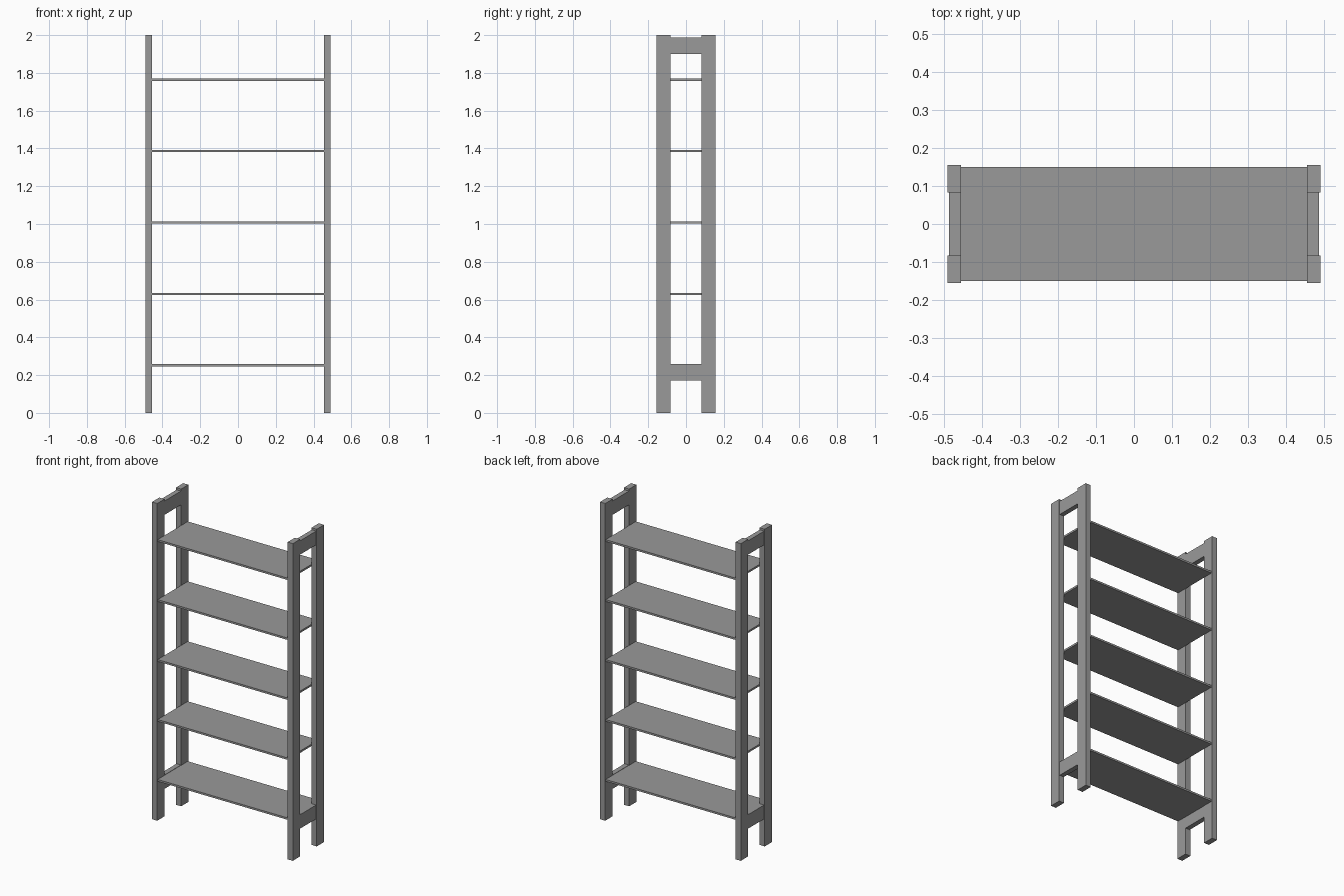
import bpy

# Remove the default object
cube = bpy.data.objects.get("Cube")
if cube:
    bpy.data.objects.remove(cube, do_unlink=True)

# Single plain grey finish
GREY = (0.32, 0.32, 0.32, 1)
grey = bpy.data.materials.new("plain grey")
grey.use_nodes = True
grey.diffuse_color = GREY
grey.node_tree.nodes["Principled BSDF"].inputs["Base Color"].default_value = GREY


def box(name, low, high):
    """Add a box spanning two opposite corners."""
    centre = [(a + b) / 2 for a, b in zip(low, high)]
    bpy.ops.mesh.primitive_cube_add(size=1, location=centre)
    obj = bpy.context.object
    obj.name = name
    obj.scale = [b - a for a, b in zip(low, high)]
    bpy.ops.object.transform_apply(location=False, rotation=False, scale=True)
    obj.data.materials.append(grey)
    return obj


def box_at(name, side_x, x_range, y_range, z_range):
    """Add a box whose x range is mirrored to the chosen side."""
    xs = sorted(side_x * x for x in x_range)
    return box(name, (xs[0], y_range[0], z_range[0]), (xs[1], y_range[1], z_range[1]))


POST_X = (0.455, 0.491)
RAIL_X = (0.456, 0.487)
INNER_Y, OUTER_Y = 0.083, 0.155

# End frames: two posts joined by an upper and a lower rail
for side, sx in (("left", 1), ("right", -1)):
    box_at(f"{side}_front_post", sx, POST_X, (-OUTER_Y, -INNER_Y), (0, 2))
    box_at(f"{side}_back_post", sx, POST_X, (INNER_Y, OUTER_Y), (0, 2))
    box_at(f"{side}_top_rail", sx, RAIL_X, (-INNER_Y, INNER_Y), (1.9, 1.987))
    box_at(f"{side}_bottom_rail", sx, RAIL_X, (-INNER_Y, INNER_Y), (0.172, 0.26))

# Five evenly spaced thin shelves
for i in range(5):
    z = 0.252 + i * 0.378
    box(f"shelf_{i + 1}", (-0.456, -0.15, z - 0.006), (0.456, 0.15, z + 0.006))
